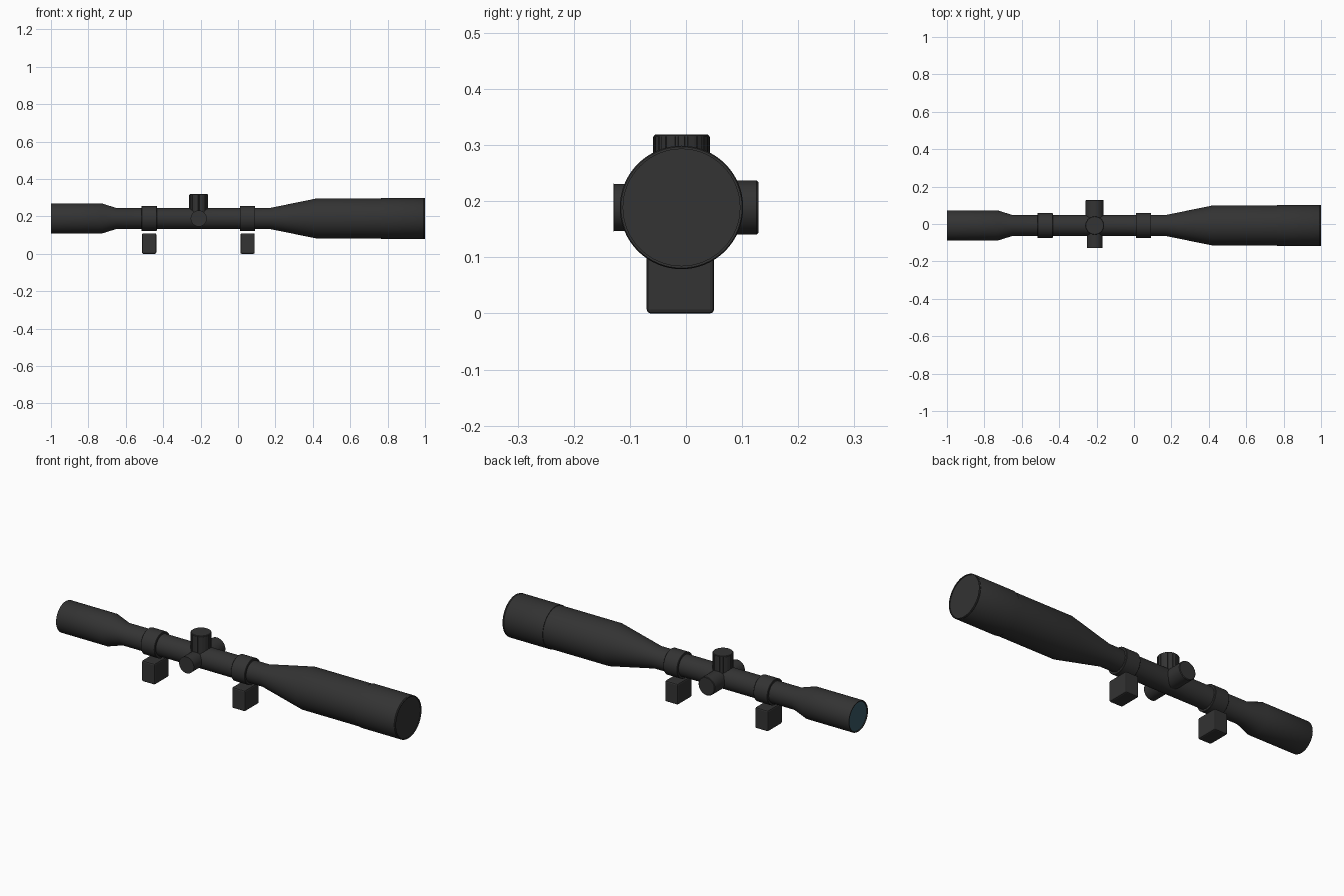
import bpy, bmesh
from math import pi, cos, sin, radians
from mathutils import Matrix, Vector

cube = bpy.data.objects.get("Cube")
if cube:
    bpy.data.objects.remove(cube)

AXIS_Y, AXIS_Z = -0.008, 0.189
KNOB_X = -0.21
SEGMENTS = 64


def material(name, rgb):
    m = bpy.data.materials.new(name)
    m.use_nodes = True
    m.diffuse_color = (*rgb, 1)
    m.node_tree.nodes["Principled BSDF"].inputs["Base Color"].default_value = (*rgb, 1)
    return m


black = material("matte black", (0.033, 0.033, 0.033))
teal = material("lens teal", (0.04, 0.10, 0.13))

TURN = {
    "x": Matrix.Rotation(pi / 2, 4, "Y"),
    "y": Matrix.Rotation(-pi / 2, 4, "X"),
    "z": Matrix.Identity(4),
}


def finish(name, bm, mat, smooth=True):
    bmesh.ops.remove_doubles(bm, verts=bm.verts, dist=1e-5)
    bmesh.ops.recalc_face_normals(bm, faces=bm.faces)
    mesh = bpy.data.meshes.new(name)
    bm.to_mesh(mesh)
    bm.free()
    mesh.materials.append(mat)
    ob = bpy.data.objects.new(name, mesh)
    bpy.context.collection.objects.link(ob)
    if smooth:
        bpy.ops.object.select_all(action="DESELECT")
        ob.select_set(True)
        bpy.context.view_layer.objects.active = ob
        bpy.ops.object.shade_smooth_by_angle(angle=radians(30))
    return ob


def lathe(name, profile, axis, origin, mat=black):
    """Spin (distance, radius) points around an axis through origin."""
    bm = bmesh.new()
    vs = [bm.verts.new((r, 0, d)) for d, r in profile]
    edges = [bm.edges.new(pair) for pair in zip(vs, vs[1:])]
    bmesh.ops.spin(bm, geom=vs + edges, cent=(0, 0, 0), axis=(0, 0, 1),
                   angle=2 * pi, steps=SEGMENTS, use_duplicate=False)
    bm.transform(Matrix.Translation(origin) @ TURN[axis])
    return finish(name, bm, mat)


def knob(name, axis, start, end, radius, origin, bevel=0.003):
    profile = [(start, 0), (start, radius), (end - bevel, radius),
               (end, radius - bevel), (end, 0)]
    return lathe(name, profile, axis, origin)


centre = Vector((0, AXIS_Y, AXIS_Z))

# Main tube: eyepiece, straight tube and objective bell, with recessed ends
lathe("scope_body", [
    (-0.992, 0), (-0.992, 0.074), (-1, 0.075), (-1, 0.079), (-0.996, 0.081),
    (-0.73, 0.081), (-0.65, 0.056), (0.17, 0.056), (0.42, 0.107),
    (0.765, 0.107), (0.765, 0.110), (0.988, 0.110), (0.992, 0.108),
    (0.996, 0.110), (1, 0.108), (1, 0.104), (0.996, 0.104), (0.996, 0),
], "x", centre)

# Eyepiece glass
lathe("eyepiece_lens", [(-0.997, 0), (-0.996, 0.074), (-0.992, 0.074), (-0.992, 0)],
      "x", centre, teal)

# Clamp rings and mounting blocks
for side, x in (("rear", -0.475), ("front", 0.051)):
    lathe(side + "_ring", [
        (-0.041, 0.055), (-0.041, 0.065), (-0.039, 0.067),
        (0.039, 0.067), (0.041, 0.065), (0.041, 0.055),
    ], "x", centre + Vector((x, 0, 0)))
    bm = bmesh.new()
    bmesh.ops.create_cube(bm, size=1, matrix=Matrix.Translation((x, -0.01, 0.055))
                          @ Matrix.Diagonal((0.076, 0.12, 0.11, 1)))
    block = finish(side + "_mount_block", bm, black, smooth=False)
    bevel = block.modifiers.new("Bevel", "BEVEL")
    bevel.width = 0.007
    bevel.segments = 2

# Side knobs
knob_origin = Vector((KNOB_X, 0, AXIS_Z))
knob("focus_knob", "y", 0, 0.129, 0.048, knob_origin)
knob("windage_knob", "y", 0, -0.129, 0.042, knob_origin, bevel=-0.001)

# Elevation knob on top: fluted grip with a plain core that caps it
TEETH = 18
bm = bmesh.new()
ring = []
for i in range(TEETH):
    for offset, r in ((-0.32, 0.051), (0.32, 0.051), (0.40, 0.047), (0.60, 0.047)):
        a = 2 * pi * (i + offset) / TEETH
        ring.append(bm.verts.new((KNOB_X + r * cos(a), AXIS_Y + r * sin(a), 0.2)))
base = bm.faces.new(ring)
top = bmesh.ops.extrude_face_region(bm, geom=[base])["geom"]
bmesh.ops.translate(bm, vec=(0, 0, 0.115),
                    verts=[g for g in top if isinstance(g, bmesh.types.BMVert)])
finish("elevation_grip", bm, black, smooth=False)
knob("elevation_cap", "z", 0.2, 0.319, 0.049, Vector((KNOB_X, AXIS_Y, 0)), bevel=0.002)
